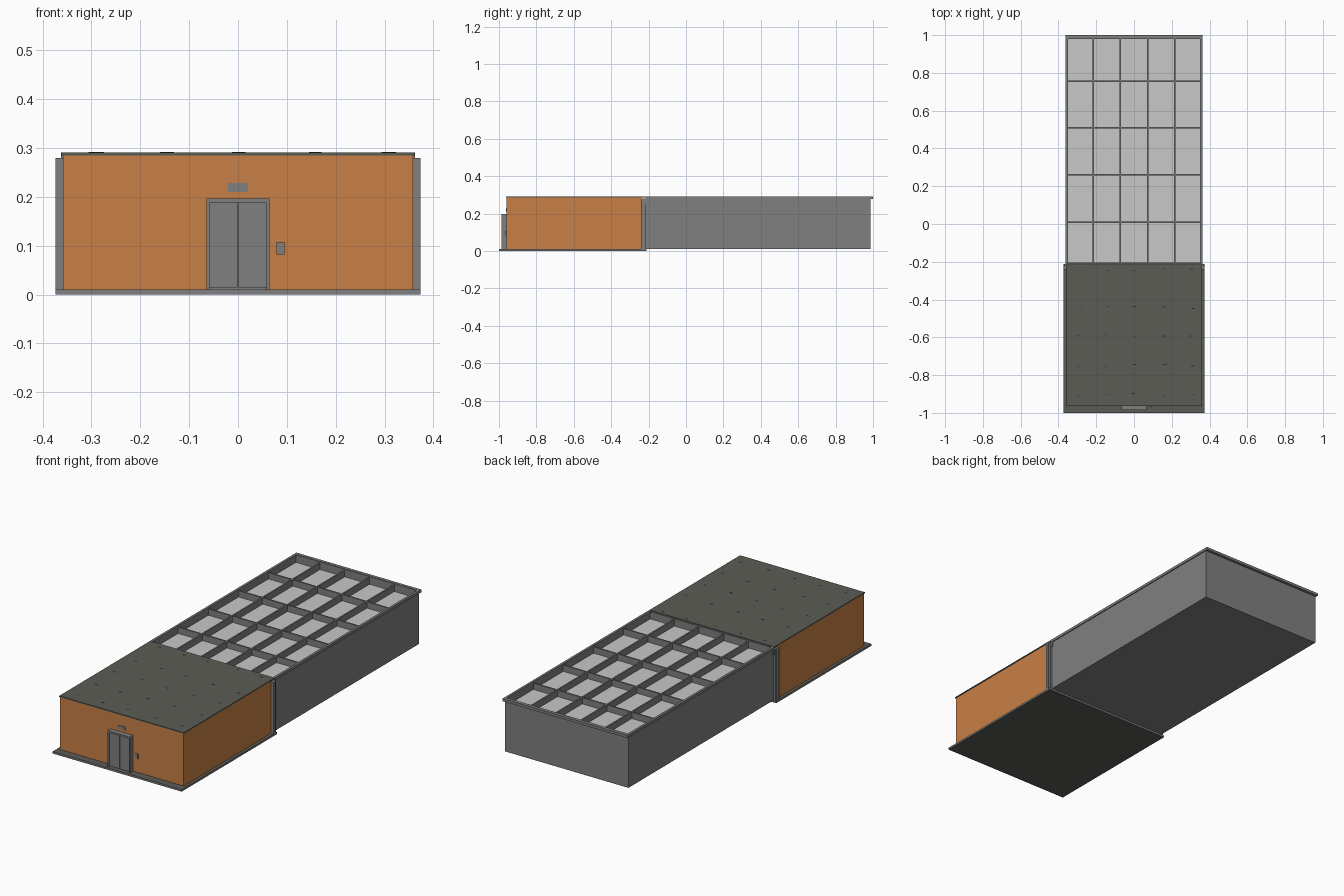
import bpy, bmesh, random

random.seed(4)


def mat(name, r, g, b):
    m = bpy.data.materials.new(name)
    m.diffuse_color = (r, g, b, 1)
    return m


GREY = mat("mid grey", 0.216, 0.216, 0.216)
ORANGE = mat("orange wall", 0.578, 0.216, 0.061)
ROOF = mat("dark concrete", 0.107, 0.107, 0.093)
PANE = mat("light panel", 0.578, 0.578, 0.578)
MARK = mat("dark mark", 0.03, 0.03, 0.027)


def boxes(name, items, *mats):
    """One object made of boxes given as (x0, x1, y0, y1, z0, z1)."""
    bm = bmesh.new()
    for x0, x1, y0, y1, z0, z1 in items:
        vs = bmesh.ops.create_cube(bm, size=1)["verts"]
        for v in vs:
            v.co.x = x1 if v.co.x > 0 else x0
            v.co.y = y1 if v.co.y > 0 else y0
            v.co.z = z1 if v.co.z > 0 else z0
    bm.normal_update()
    if len(mats) > 1:  # second material goes on upright faces
        for f in bm.faces:
            f.material_index = 1 if abs(f.normal.z) < 0.5 else 0
    me = bpy.data.meshes.new(name)
    bm.to_mesh(me)
    bm.free()
    for m in mats:
        me.materials.append(m)
    ob = bpy.data.objects.new(name, me)
    bpy.context.collection.objects.link(ob)
    return ob


# front block: ground slab, orange walls, flat roof
boxes("ground_slab", [(-0.374, 0.374, -1.0, -0.212, 0, 0.01)], ROOF, GREY)
boxes("orange_walls", [(-0.358, 0.358, -0.96, -0.24, 0.01, 0.285)], ORANGE)
boxes("front_roof", [(-0.361, 0.361, -0.963, -0.214, 0.285, 0.291)], ROOF)

# joint wall between the two blocks
boxes("joint_wall", [(-0.374, 0.374, -0.24, -0.225, 0.01, 0.28),
                     (-0.368, 0.368, -0.225, -0.213, 0.01, 0.28)], GREY)

# small scattered marks on the roof
marks = []
for x in (-0.29, -0.145, 0.0, 0.155, 0.31):
    for y in (-0.9, -0.75, -0.59, -0.44, -0.24):
        cx = x + random.uniform(-0.008, 0.008)
        cy = y + random.uniform(-0.008, 0.008)
        marks.append((cx - 0.009, cx + 0.009, cy - 0.002, cy + 0.002, 0.2905, 0.2915))
boxes("roof_marks", marks, MARK)

# double door with projecting frame
boxes("door_frame", [(-0.065, -0.058, -0.986, -0.96, 0.01, 0.197),
                     (0.058, 0.065, -0.986, -0.96, 0.01, 0.197),
                     (-0.058, 0.058, -0.986, -0.96, 0.188, 0.197)], GREY)
boxes("door_leaves", [(-0.058, -0.001, -0.979, -0.96, 0.014, 0.188),
                      (0.001, 0.058, -0.979, -0.96, 0.014, 0.188),
                      (-0.058, 0.058, -0.975, -0.96, 0.01, 0.188)], GREY)

# plates beside and above the door
boxes("wall_plates", [(-0.02, 0.02, -0.963, -0.96, 0.21, 0.228),
                      (0.079, 0.095, -0.965, -0.96, 0.082, 0.108)], GREY)

# rear hall: floor, walls and top lip
W, Y0, Y1, T = 0.357, -0.213, 0.986, 0.006
boxes("hall_floor", [(-W, W, Y0, Y1, 0.01, 0.016)], GREY)
boxes("hall_walls", [(-W, -W + T, Y0, Y1, 0.01, 0.29),
                     (W - T, W, Y0, Y1, 0.01, 0.29),
                     (-W, W, Y1 - T, Y1, 0.01, 0.29)], GREY)
boxes("hall_lip", [(-0.362, -0.35, Y0, 1.0, 0.277, 0.291),
                   (0.35, 0.362, Y0, 1.0, 0.277, 0.291),
                   (-0.362, 0.362, 0.985, 1.0, 0.277, 0.291),
                   (-0.362, 0.362, Y0, Y0 + 0.008, 0.25, 0.288)], GREY)

# sunken light panels and the beam grid over them
boxes("ceiling_panels", [(-W + T, W - T, Y0, Y1 - T, 0.246, 0.25)], PANE)
beams = [(x - 0.004, x + 0.004, Y0, Y1 - T, 0.25, 0.284)
         for x in (-0.215, -0.072, 0.072, 0.215)]
beams += [(-W + T, W - T, y - 0.004, y + 0.004, 0.25, 0.283)
          for y in (0.01, 0.26, 0.51, 0.757)]
boxes("ceiling_beams", beams, GREY)
